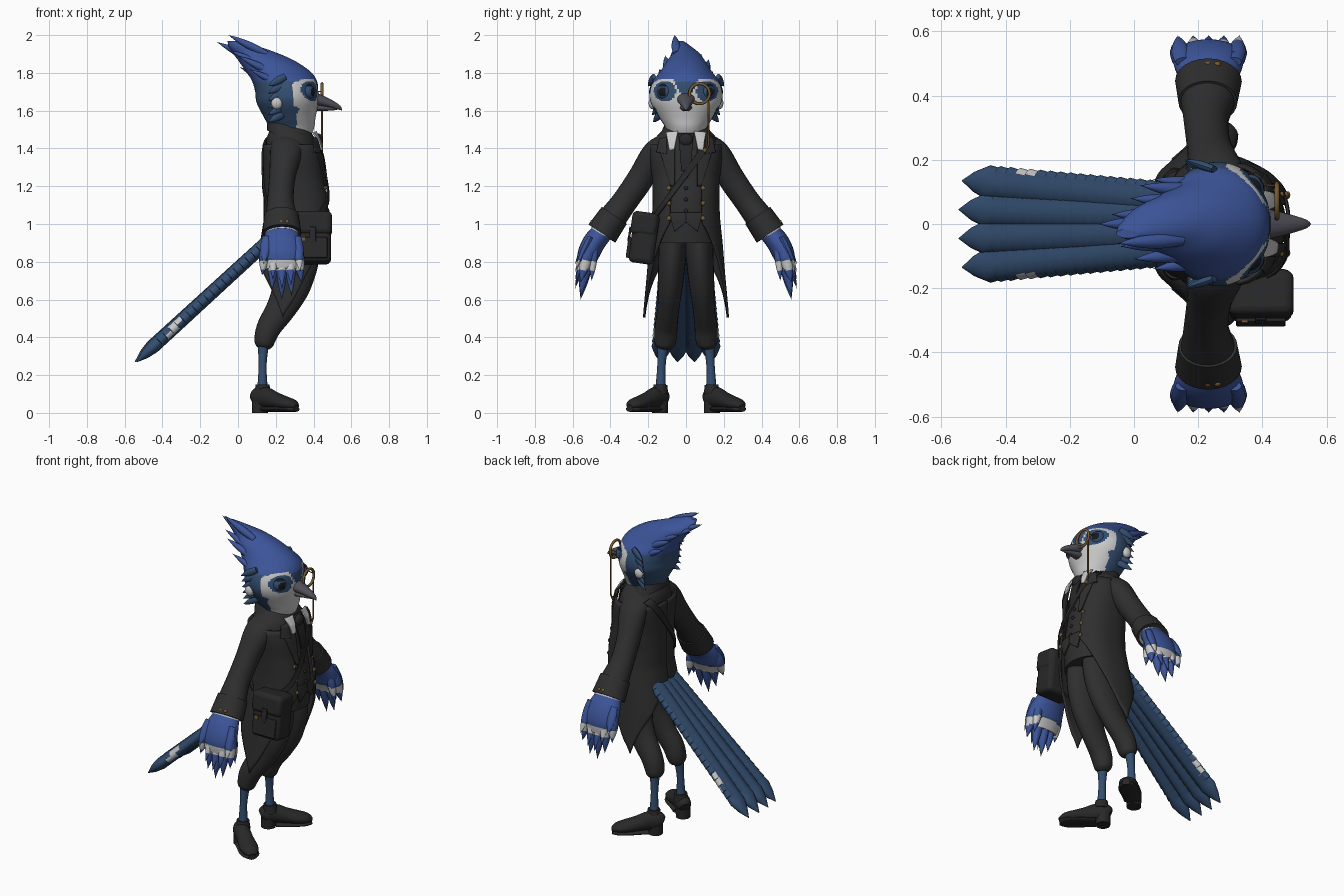
import bpy, bmesh
from math import sin, cos, pi, radians, copysign
from mathutils import Vector, Matrix

if "Cube" in bpy.data.objects:
    bpy.data.objects.remove(bpy.data.objects["Cube"], do_unlink=True)


def material(name, *rgb):
    mat = bpy.data.materials.new(name)
    mat.use_nodes = True
    mat.diffuse_color = (*rgb, 1)
    mat.node_tree.nodes["Principled BSDF"].inputs["Base Color"].default_value = (*rgb, 1)
    return mat


BLUE = material("bright blue plumage", .045, .09, .32)
STEEL = material("steel blue plumage", .034, .077, .165)
WHITE = material("soft white", .58, .58, .58)
BEAK = material("grey beak", .085, .08, .1)
SUIT = material("charcoal cloth", .028, .028, .028)
LEATHER = material("black leather", .021, .021, .021)
GOLD = material("antique gold", .18, .1, .03)
BLACK = material("eye black", .008, .009, .013)
X, Y, Z = Vector((1, 0, 0)), Vector((0, 1, 0)), Vector((0, 0, 1))


def finish(name, bm, *mats, rule=None, solid=0, bevel=0):
    """Turn a bmesh into an object, colouring its faces by a rule on their centres."""
    bmesh.ops.recalc_face_normals(bm, faces=bm.faces)
    if rule:
        for face in bm.faces:
            face.material_index = rule(face.calc_center_median())
    mesh = bpy.data.meshes.new(name)
    bm.to_mesh(mesh)
    bm.free()
    for mat in mats:
        mesh.materials.append(mat)
    obj = bpy.data.objects.new(name, mesh)
    bpy.context.collection.objects.link(obj)
    if solid:
        mod = obj.modifiers.new("thickness", "SOLIDIFY")
        mod.thickness, mod.offset = solid, 0
    if bevel:
        mod = obj.modifiers.new("soft edges", "BEVEL")
        mod.width, mod.segments = bevel, 3


def spline(rows, steps):
    """Catmull-Rom interpolation through rows of numbers."""
    ends = [rows[0], *rows, rows[-1]]
    out = []
    for a, b, c, d in zip(ends, ends[1:], ends[2:], ends[3:]):
        for k in range(steps):
            t = k / steps
            out.append([q + t * (r - p + t * (2*p - 5*q + 4*r - s + t * (3*(q - r) + s - p))) / 2
                        for p, q, r, s in zip(a, b, c, d)])
    return out + [list(rows[-1])]


def loft(bm, rows, ref=X, axis=None, n=24, steps=4, side=1):
    """Skin ellipses (x, y, z, radius along ref, other radius) along a path."""
    rows = spline(rows, steps)
    mid = [Vector((r[0], r[1] * side, r[2])) for r in rows]
    rings = []
    for i, (p, r) in enumerate(zip(mid, rows)):
        t = axis or (mid[min(i + 1, len(mid) - 1)] - mid[max(i - 1, 0)]).normalized()
        u = (ref - t * t.dot(ref)).normalized()
        v = t.cross(u)
        a, b = max(r[3], .001), max(r[4], .001)
        rings.append([bm.verts.new(p + u * a * cos(2*pi*k/n) + v * b * sin(2*pi*k/n)) for k in range(n)])
    for lo, hi in zip(rings, rings[1:]):
        for k in range(n):
            bm.faces.new((lo[k], lo[k-1], hi[k-1], hi[k]))
    bm.faces.new(rings[0])
    bm.faces.new(rings[-1])
    return bm


def part(name, mat, rows, **options):
    finish(name, loft(bmesh.new(), rows, **options), mat)


def blade(bm, base, tip, width, thick, ref=Y):
    """A pointed feather."""
    base, tip = Vector(base), Vector(tip)
    shape = ((0, .8), (.35, 1), (.7, .68), (1, 0))
    loft(bm, [(*base.lerp(tip, t), width * w, thick * w) for t, w in shape], ref=ref, n=10, steps=7)


def tube(name, points, radius, mat, closed=False):
    data = bpy.data.curves.new(name, "CURVE")
    data.dimensions, data.bevel_depth, data.bevel_resolution = "3D", radius, 2
    line = data.splines.new("POLY")
    line.points.add(len(points) - 1)
    for point, co in zip(line.points, points):
        point.co = (*co, 1)
    line.use_cyclic_u = closed
    data.materials.append(mat)
    bpy.context.collection.objects.link(bpy.data.objects.new(name, data))


def box(name, mat, origin, turn, offset, size):
    bm = bmesh.new()
    place = Matrix.Translation(origin) @ turn @ Matrix.Translation(offset)
    bmesh.ops.create_cube(bm, size=1, matrix=place @ Matrix.Diagonal((*size, 1)))
    finish(name, bm, mat, bevel=min(size) / 5)


def ball(name, mat, place, size):
    bm = bmesh.new()
    bmesh.ops.create_uvsphere(bm, u_segments=16, v_segments=10, radius=1,
                              matrix=Matrix.Translation(place) @ Matrix.Diagonal((*size, 1)))
    finish(name, bm, mat)


# Body outline: centre x, z, depth, half width; the last rows shape the coat tails
BODY = [(.27, 1.53, .09, .09), (.275, 1.49, .11, .13), (.28, 1.44, .13, .17), (.29, 1.36, .14, .175),
        (.3, 1.24, .145, .16), (.312, 1.12, .157, .157), (.315, 1.02, .16, .162),
        (.3, .9, .165, .175), (.275, .75, .175, .187), (.265, .5, .15, .21)]
SQUARE = 2.5  # roundness of the coat's cross-section


def body(z):
    for a, b in zip(BODY, BODY[1:]):
        if z >= b[1]:
            t = min(1, max(0, (a[1] - z) / (a[1] - b[1])))
            return [p + (q - p) * t for p, q in zip(a, b)]
    return BODY[-1]


def on_body(y, z, lift, facing=1):
    cx, _, rx, ry = body(z)
    reach = max(0, 1 - (abs(y) / (ry + lift)) ** SQUARE) ** (1 / SQUARE)
    return Vector((cx + facing * (rx + lift) * reach, y, z))


def grid(bm, cols, rows, place):
    net = [[bm.verts.new(place(i / cols, j / rows)) for j in range(rows + 1)] for i in range(cols + 1)]
    for i in range(cols):
        for j in range(rows):
            bm.faces.new((net[i][j], net[i+1][j], net[i+1][j+1], net[i][j+1]))


def patch(name, mat, corners, lift, facing=1, side=1):
    """Lay a four-cornered piece of cloth on the body; corners are (y, z)."""
    a, b, c, d = [Vector((y * side, z)) for y, z in corners]
    bm = bmesh.new()
    grid(bm, 16, 16, lambda s, t: on_body(*a.lerp(b, s).lerp(d.lerp(c, s), t), lift, facing))
    finish(name, bm, mat, solid=.009)


# Torso, collars and neckwear
part("waistcoat", SUIT, [(x, 0, z, rx, ry) for x, z, rx, ry in BODY[:8]], axis=Z, n=40)
lean = Vector((.42, 0, .9)).normalized()
part("coat_collar", SUIT, [(.275, 0, 1.44, .135, .15), (.27, 0, 1.485, .127, .13), (.264, 0, 1.52, .113, .115)], axis=lean)
part("shirt_collar", WHITE, [(.28, 0, 1.45, .105, .1), (.29, 0, 1.53, .1, .1)], axis=lean)
patch("necktie", LEATHER, [(-.04, 1.48), (.04, 1.48), (.024, 1.28), (-.024, 1.28)], .02)
ball("tie_knot", LEATHER, on_body(0, 1.445, .02), (.022, .038, .034))


# Open tailcoat, each half falling to a point at the side
def coat_point(s, t, side):
    angle = 24 + 156 * s
    if angle < 97:
        hem = 1 - .5 * ((angle - 24) / 73) ** 1.2
    else:
        hem = .5 + .43 * ((angle - 97) / 83) ** .7
    z = 1.42 + (hem - 1.42) * t
    cx, _, rx, ry = body(z)
    c, d = cos(radians(angle)), sin(radians(angle))
    power = 2 / SQUARE
    return (cx + (rx + .013) * copysign(abs(c) ** power, c), side * (ry + .013) * abs(d) ** power, z)


for side, label in ((1, "left"), (-1, "right")):
    bm = bmesh.new()
    grid(bm, 56, 24, lambda s, t: coat_point(s, t, side))
    finish(label + "_coat_half", bm, SUIT, solid=.012)
    patch(label + "_lapel", SUIT, [(.06, 1.47), (.145, 1.41), (.08, 1.2), (.06, 1.2)], .021, side=side)
    patch(label + "_lapel_notch", SUIT, [(.1, 1.46), (.14, 1.45), (.155, 1.38), (.1, 1.37)], .024, side=side)
    patch(label + "_shirt_point", WHITE, [(.042, 1.49), (.105, 1.485), (.088, 1.39), (.062, 1.395)], .029, side=side)
    patch(label + "_waistcoat_point", SUIT, [(0, 1.06), (.09, 1.06), (.06, .96), (0, 1.01)], .008, side=side)
    for z in (1.19, 1.11, 1.03):
        ball(label + "_coat_button", GOLD, on_body(side * .09, z, .018), (.008, .012, .012))

    # Sleeves and cuffs
    part(label + "_sleeve", SUIT, [(.265, .1, 1.43, .085, .05), (.255, .165, 1.38, .085, .064), (.235, .235, 1.25, .07, .07),
         (.225, .32, 1.125, .07, .068), (.23, .39, 1.03, .086, .074), (.232, .44, .955, .094, .078)], side=side)
    part(label + "_cuff", SUIT, [(.23, .38, 1.045, .092, .08), (.232, .445, .95, .104, .086)], side=side)
    part(label + "_shirt_cuff", WHITE, [(.232, .43, .97, .088, .066), (.232, .445, .945, .09, .066)], side=side)
    for x in (.23, .26):
        ball(label + "_cuff_button", GOLD, (x, side * .497, 1.01), (.011, .01, .012))

    # Feathered hand with a pale band across the fingers
    bm = loft(bmesh.new(), [(.232, .44, .96, .08, .056), (.232, .488, .9, .105, .06),
                            (.232, .52, .83, .11, .056), (.232, .535, .76, .09, .036)], side=side, steps=8)
    for i, drop in enumerate((.73, .65, .6, .62, .69)):
        x = .152 + .04 * i
        blade(bm, (x, side * .51, .9), (x * 1.3 - .07, side * .558, drop), .031, .036, X)
        blade(bm, (x, side * .505, .93), (x * 1.2 - .046, side * .587, drop + .06), .029, .02, X)
    blade(bm, (.3, side * .485, .9), (.33, side * .5, .7), .026, .024, X)
    finish(label + "_hand", bm, BLUE, WHITE, STEEL,
           rule=lambda c: 1 if .755 < c.z < .805 else 2 if c.z < .65 or .8 < c.z < .815 else 0)

    # Breeches, shins and shoes turned outward
    part(label + "_trouser_leg", SUIT, [(.3, .065, 1, .13, .08), (.3, .073, .82, .13, .073), (.285, .083, .68, .102, .067),
         (.232, .093, .56, .08, .058), (.168, .105, .46, .066, .06), (.145, .108, .4, .058, .06),
         (.138, .113, .36, .048, .052), (.135, .115, .34, .03, .03)], side=side)
    part(label + "_shin", STEEL, [(.135, .12, .38, .032, .032), (.13, .13, .25, .021, .022), (.13, .135, .1, .03, .03)], side=side)
    toe = Vector((.77, .64, 0))
    ankle = Vector((.125, .145, 0))
    shape = [(-.05, .07, .035, .03), (-.025, .08, .055, .043), (.03, .08, .056, .046), (.09, .066, .045, .048),
             (.16, .052, .036, .054), (.21, .044, .028, .045), (.24, .034, .012, .02)]
    part(label + "_shoe", LEATHER, [(*(ankle + toe * s + Z * z), h, w) for s, z, h, w in shape], ref=Z, side=side)
    part(label + "_sole", LEATHER, [(*(ankle + toe * s + Z * .02), .014, w + .004) for s, z, h, w in shape[2:]],
         ref=Z, side=side)
    part(label + "_shoe_cuff", LEATHER, [(.13, .137, .1, .045, .043), (.13, .135, .15, .036, .036)], side=side)
    part(label + "_heel", LEATHER, [(.117, .138, 0, .042, .042), (.117, .138, .06, .044, .044)], axis=Z, side=side)

# Waistcoat buttons
for z in (1.25, 1.19, 1.13, 1.07):
    ball("waistcoat_button", LEATHER, on_body(0, z, .004), (.008, .01, .01))


# Head rising into a swept-back crest, with pale goggles around dark eye patches
def head_colour(c):
    y = abs(c.y)
    if c.x > .29 and ((y - .112) / .058) ** 2 + ((c.z - 1.703) / .054) ** 2 < 1:
        return 1
    if c.x > .29 and y > .02 + max(0, c.z - 1.67) * .5 and ((y - .1) / .105) ** 2 + ((c.z - 1.685) / .086) ** 2 < 1:
        return 2
    if c.x > .31 + max(0, c.z - 1.58) * .6 and c.z < 1.66:
        return 2
    return 0 if c.z > 1.755 else 1


bm = loft(bmesh.new(), [(.28, 0, 1.42, .08, .09), (.285, 0, 1.5, .115, .105), (.275, 0, 1.56, .135, .14),
          (.262, 0, 1.64, .163, .186), (.258, 0, 1.7, .167, .192), (.245, 0, 1.76, .172, .172),
          (.21, 0, 1.81, .17, .135), (.15, 0, 1.865, .148, .1), (.09, 0, 1.905, .118, .07),
          (.03, -.015, 1.94, .08, .042), (-.02, -.03, 1.97, .035, .014)], axis=Z, n=96, steps=12)
finish("head", bm, BLUE, STEEL, WHITE, rule=head_colour)
bm = bmesh.new()
for x, y, z in ((-.11, 0, 1.963), (-.05, -.06, 2), (-.07, .03, 1.935), (-.04, -.07, 1.92), (-.01, .08, 1.9),
                (0, -.11, 1.89), (.02, .12, 1.87), (.01, 0, 1.83), (.06, -.14, 1.82), (.06, .14, 1.81)):
    blade(bm, (x + .2, y * .8, z - .1), (x, y, z), .024, .022)
finish("crest_feathers", bm, BLUE)
bm = bmesh.new()
for side in (1, -1):
    for i in range(6):
        z = 1.54 + .038 * i
        blade(bm, (.25, side * (.13 + .008 * i), z + .05), (.16, side * (.175 + .005 * i), z), .022, .014, Z)
    ball("ear_patch", WHITE, (.205, side * .176, 1.64), (.03, .022, .033))
finish("cheek_feathers", bm, STEEL)

# Eyes
for side, label in ((1, "left"), (-1, "right")):
    centre = Vector((.36, side * .108, 1.7))
    gaze = Vector((.9, side * .42, 0)).normalized()
    bm = bmesh.new()
    bmesh.ops.create_uvsphere(bm, u_segments=32, v_segments=20, radius=.047, matrix=Matrix.Translation(centre))
    finish(label + "_eye", bm, STEEL, BLACK,
           rule=lambda c: int((c - centre).normalized().dot(gaze) > .87 or c.z > centre.z + .03))

# Beak
part("upper_beak", BEAK, [(.385, 0, 1.668, .038, .054), (.44, 0, 1.652, .03, .042), (.5, 0, 1.632, .02, .026),
     (.535, 0, 1.616, .012, .014), (.55, 0, 1.602, .002, .002)], ref=Z)
part("lower_beak", BEAK, [(.385, 0, 1.618, .022, .036), (.45, 0, 1.614, .016, .026), (.51, 0, 1.61, .008, .012),
     (.53, 0, 1.608, .002, .002)], ref=Z)

# Monocle with its chain
tube("monocle_rim", [(.445, .072 + .053 * cos(k * pi / 16), 1.69 + .053 * sin(k * pi / 16)) for k in range(32)],
     .008, GOLD, True)
tube("monocle_arm", [(.445, .12, 1.7), (.33, .125, 1.71)], .003, GOLD)
tube("monocle_chain", [(.445, .118, 1.66), (.445, .12, 1.42), on_body(.1, 1.38, .03)], .005, GOLD)
ball("chain_pin", GOLD, on_body(.1, 1.39, .03), (.01, .012, .012))

# Tail: four long overlapping feathers with lightly stepped edges
bm = bmesh.new()
steps = 20
for lane in (-1.5, -.5, .5, 1.5):
    base = Vector((.17, lane * .048, .92))
    tip = Vector((-.55 + .01 * abs(lane), lane * .09, .27))
    rows = []
    for i in range(steps):
        for t, w in ((i, .05), (i + .95, .056)):
            f = t / steps * .88
            rows.append((*base.lerp(tip, f), w, .035))
    rows += [(*base.lerp(tip, .94), .034, .024), (*tip, .002, .002)]
    loft(bm, rows, ref=Y, n=16, steps=1)
finish("tail_feathers", bm, STEEL, WHITE, rule=lambda c: int(abs(c.y) > .15 and -.37 < c.x < -.31))

# Satchel and its shoulder strap
turn = Matrix.Rotation(-.14, 4, "X")
spot = Vector((.395, -.222, .925))
for name, mat, offset, size in (
        ("satchel", LEATHER, (0, 0, 0), (.195, .135, .27)),
        ("satchel_flap", LEATHER, (0, -.008, .075), (.205, .14, .125)),
        ("satchel_pocket", LEATHER, (0, -.07, -.06), (.155, .025, .11)),
        ("satchel_tab", LEATHER, (0, -.079, .01), (.035, .012, .08)),
        ("satchel_clasp", GOLD, (-.05, -.082, -.015), (.02, .008, .02))):
    box(name, mat, spot, turn, offset, size)
for facing, label in ((1, "front"), (-1, "back")):
    patch(label + "_strap", LEATHER, [(.16, 1.45), (.125, 1.47), (-.17, 1.05), (-.175, 1.01)], .024, facing)

# Smooth shading with crisp edges kept
bpy.ops.object.select_all(action="DESELECT")
for obj in bpy.context.scene.objects:
    if obj.type == "MESH":
        obj.select_set(True)
        bpy.context.view_layer.objects.active = obj
bpy.ops.object.shade_smooth_by_angle(angle=radians(40))
